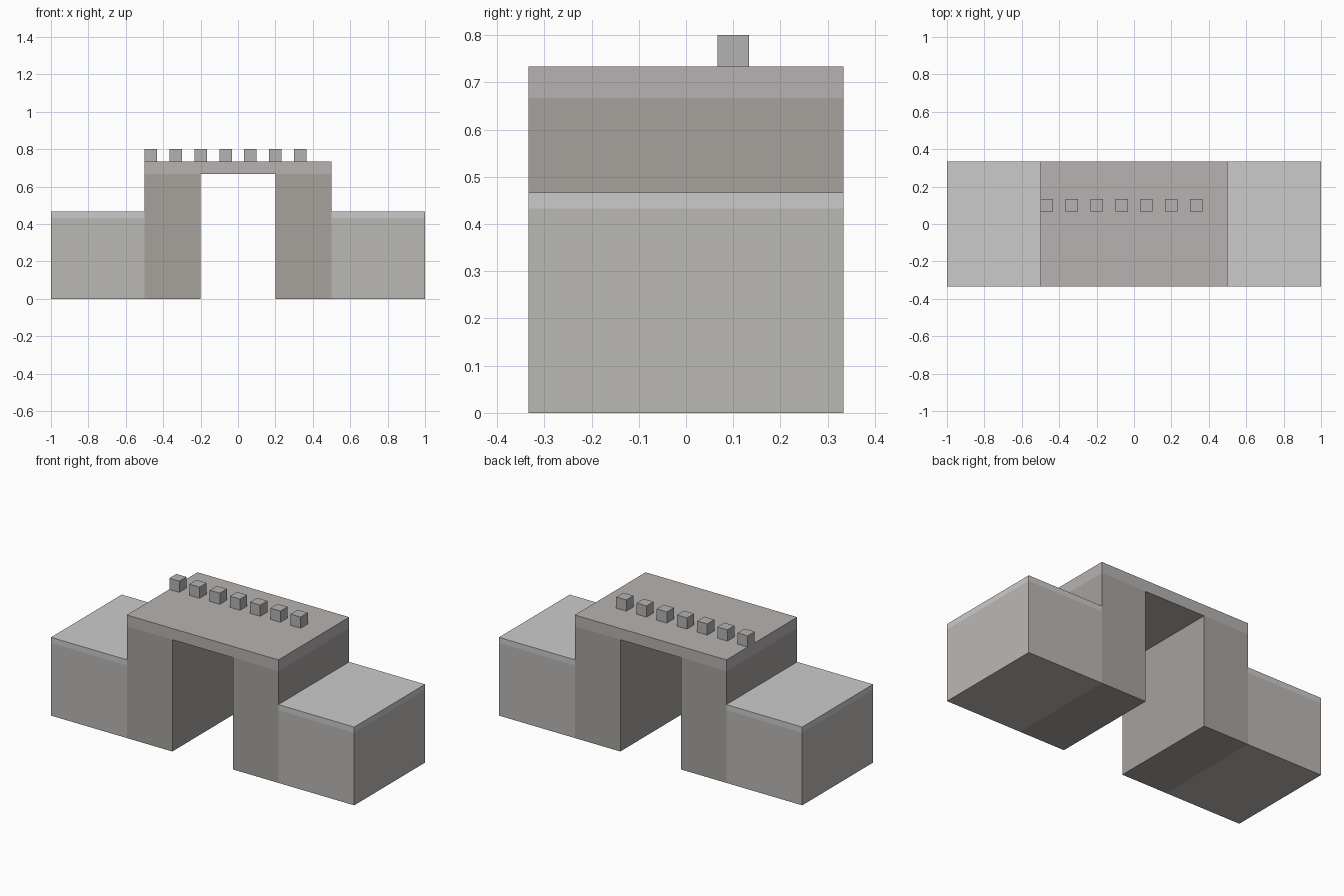
import bpy

if "Cube" in bpy.data.objects:
    bpy.data.objects.remove(bpy.data.objects["Cube"])

U = 1 / 15          # base block size
D = 10 * U          # full depth of the gatehouse


def material(name, rgb):
    m = bpy.data.materials.new(name)
    m.diffuse_color = (*rgb, 1)
    m.use_nodes = True
    m.node_tree.nodes["Principled BSDF"].inputs["Base Color"].default_value = m.diffuse_color
    return m


wall_stone = material("wall_stone", (0.50, 0.48, 0.46))
tower_stone = material("tower_stone", (0.38, 0.36, 0.34))
cap_stone = material("cap_stone", (0.53, 0.53, 0.52))
roof_stone = material("roof_stone", (0.47, 0.45, 0.44))
merlon_stone = material("merlon_stone", (0.45, 0.45, 0.45))


def box(name, x, y, z, mat):
    """Axis-aligned block from (min, max) ranges."""
    bpy.ops.mesh.primitive_cube_add(
        size=1, location=[(a + b) / 2 for a, b in (x, y, z)])
    ob = bpy.context.object
    ob.name = name
    ob.scale = [b - a for a, b in (x, y, z)]
    bpy.ops.object.transform_apply(location=False, rotation=False, scale=True)
    ob.data.materials.append(mat)
    return ob


depth = (-D / 2, D / 2)

# Side walls, their walkways and the gate towers, on both sides
for side, s in (("left", -1), ("right", 1)):
    outer = sorted((s * 0.5, s * 1.0))
    inner = sorted((s * 0.2, s * 0.5))
    box(side + "_wall", outer, depth, (0, 6.5 * U), wall_stone)
    box(side + "_walkway", outer, depth, (6.5 * U, 7 * U), cap_stone)
    box(side + "_tower", inner, depth, (0, 10 * U), tower_stone)

# Roof slab bridging the gateway
box("gate_roof", (-0.5, 0.5), depth, (10 * U, 11 * U), roof_stone)

# Row of merlons, starting at the left edge of the roof
for i in range(7):
    x = -0.5 + 2 * U * i
    box(f"merlon_{i + 1}", (x, x + U), (U, 2 * U), (11 * U, 12 * U), merlon_stone)
